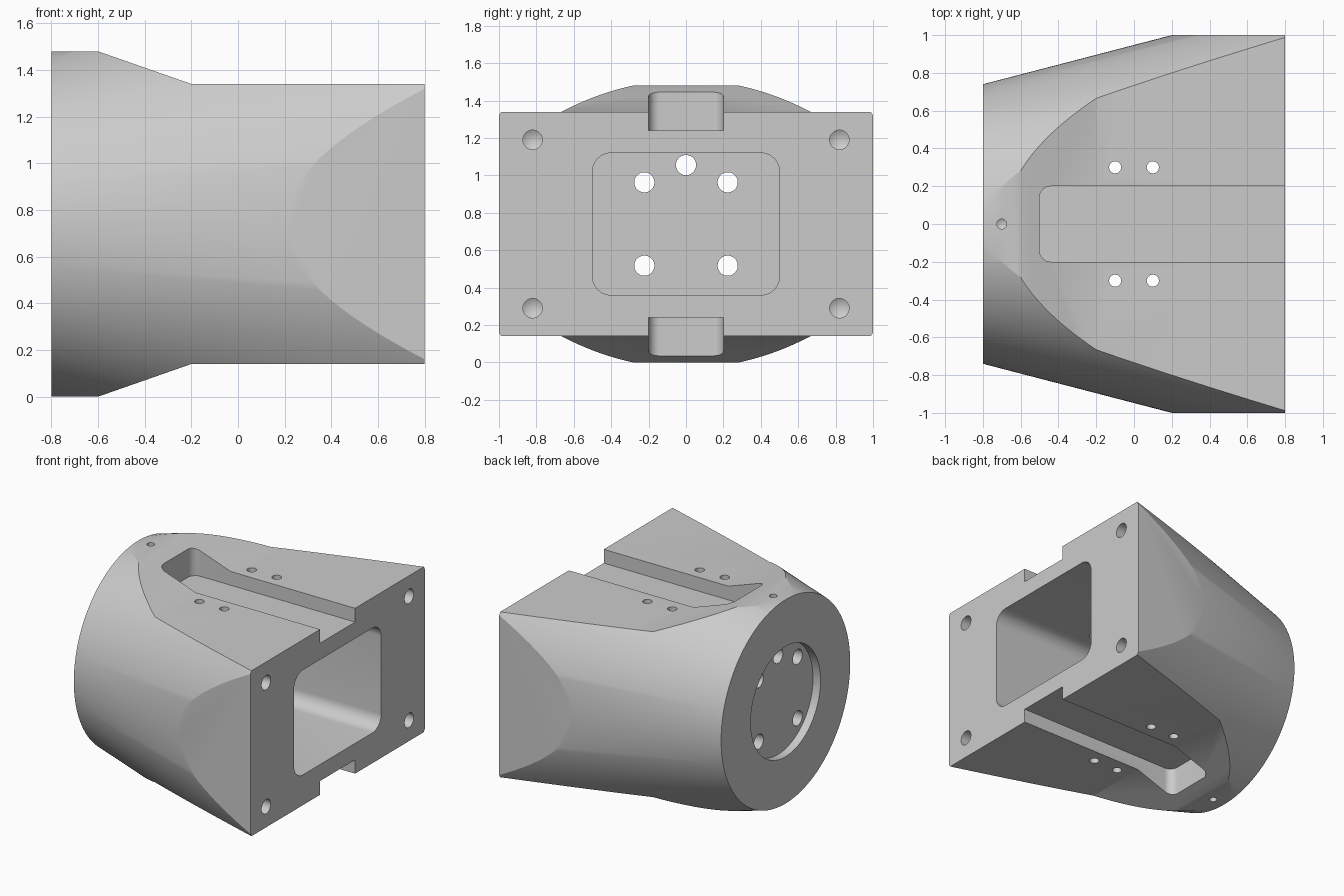
import bpy, bmesh, math
from mathutils import Matrix, Vector

if "Cube" in bpy.data.objects:
    bpy.data.objects.remove(bpy.data.objects["Cube"])

MID = 0.74  # height of the centre axis


def add_object(name, bm):
    bmesh.ops.recalc_face_normals(bm, faces=bm.faces)
    mesh = bpy.data.meshes.new(name)
    bm.to_mesh(mesh)
    bm.free()
    ob = bpy.data.objects.new(name, mesh)
    bpy.context.collection.objects.link(ob)
    return ob


def prism(name, points, offset):
    """Extrude a closed 3D outline along an offset."""
    bm = bmesh.new()
    face = bm.faces.new([bm.verts.new(p) for p in points])
    ext = bmesh.ops.extrude_face_region(bm, geom=[face])
    verts = [v for v in ext["geom"] if isinstance(v, bmesh.types.BMVert)]
    bmesh.ops.translate(bm, verts=verts, vec=offset)
    return add_object(name, bm)


def cone(name, start, end, r1, r2, segments=32):
    start, end = Vector(start), Vector(end)
    axis = end - start
    bm = bmesh.new()
    turn = axis.to_track_quat('Z', 'Y').to_matrix().to_4x4()
    spin = Matrix.Rotation(math.pi / segments, 4, 'Z')
    bmesh.ops.create_cone(bm, cap_ends=True, segments=segments, radius1=r1, radius2=r2,
                          depth=axis.length,
                          matrix=Matrix.Translation((start + end) / 2) @ turn @ spin)
    return add_object(name, bm)


def rounded_rect(u0, u1, v0, v1, r, steps=10):
    pts = []
    for i, (u, v) in enumerate([(u1 - r, v1 - r), (u0 + r, v1 - r), (u0 + r, v0 + r), (u1 - r, v0 + r)]):
        for k in range(steps + 1):
            a = math.pi / 2 * (i + k / steps)
            pts.append((u + r * math.cos(a), v + r * math.sin(a)))
    return pts


def boolean(target, tool, operation):
    mod = target.modifiers.new(operation, 'BOOLEAN')
    mod.object, mod.operation, mod.solver = tool, operation, 'EXACT'
    bpy.context.view_layer.objects.active = target
    bpy.ops.object.modifier_apply(modifier=mod.name)
    bpy.data.objects.remove(tool)


def drill(start, end, r, tip=False):
    """Cut a round hole; tip adds a drill-point bottom."""
    start, end = Vector(start), Vector(end)
    if tip:
        point = end + (end - start).normalized() * r * 0.6
        bit = cone("hole_cutter", start, end, r, r)
        boolean(bit, cone("drill_tip", end, point, r, 0), 'UNION')
    else:
        bit = cone("hole_cutter", start, end, r, r)
    boolean(body, bit, 'DIFFERENCE')


# Body: a stepped block trimmed by a widening cone
half = [(-0.8, 0.74), (-0.6, 0.74), (-0.2, 0.6), (0.8, 0.6)]
outline = half + [(x, -z) for x, z in reversed(half)]
body = prism("adapter_body", [(x, -1, MID + z) for x, z in outline], (0, 2, 0))
boolean(body, cone("cone_trim", (-0.85, 0, MID), (0.85, 0, MID), 0.727, 1.169, 192), 'INTERSECT')

# Rectangular pocket in the wide end
pocket = rounded_rect(-0.5, 0.5, 0.36, 1.12, 0.1)
boolean(body, prism("pocket_cutter", [(-0.6, y, z) for y, z in pocket], (1.5, 0, 0)), 'DIFFERENCE')

# Round recess in the narrow end
boolean(body, cone("recess_cutter", (-0.9, 0, MID), (-0.74, 0, MID), 0.4, 0.4, 96), 'DIFFERENCE')

# Slots above and below
slot = rounded_rect(-0.5, 1.0, -0.2, 0.2, 0.06)
for z, height in [(1.24, 0.4), (0.24, -0.4)]:
    boolean(body, prism("slot_cutter", [(x, y, z) for x, y in slot], (0, 0, height)), 'DIFFERENCE')

# Bolt holes through the wall behind the recess
for deg in (45, 90, 135, 225, 315):
    y, z = 0.315 * math.cos(math.radians(deg)), MID + 0.315 * math.sin(math.radians(deg))
    drill((-0.78, y, z), (-0.55, y, z), 0.054)

for side in (-1, 1):
    # Blind holes in the wide end
    for dz, r in [(-0.45, 0.052), (0, 0.062), (0.45, 0.052)]:
        drill((0.9, side * 0.82, MID + dz), (0.45, side * 0.82, MID + dz), r, True)
    # Vertical holes beside the slots
    for x in (-0.1, 0.1):
        drill((x, side * 0.3, -0.1), (x, side * 0.3, 1.6), 0.032)
    # Small marker holes near the narrow end
    drill((-0.7, 0, MID + side * 0.85), (-0.7, 0, MID + side * 0.6), 0.026, True)

# Finish
grey = bpy.data.materials.new("light_grey")
grey.diffuse_color = (0.6, 0.6, 0.6, 1)
grey.use_nodes = True
grey.node_tree.nodes["Principled BSDF"].inputs["Base Color"].default_value = grey.diffuse_color
body.data.materials.clear()
body.data.materials.append(grey)
for poly in body.data.polygons:
    poly.material_index = 0
bpy.ops.object.select_all(action='DESELECT')
body.select_set(True)
bpy.context.view_layer.objects.active = body
bpy.ops.object.shade_smooth_by_angle(angle=math.radians(20))
